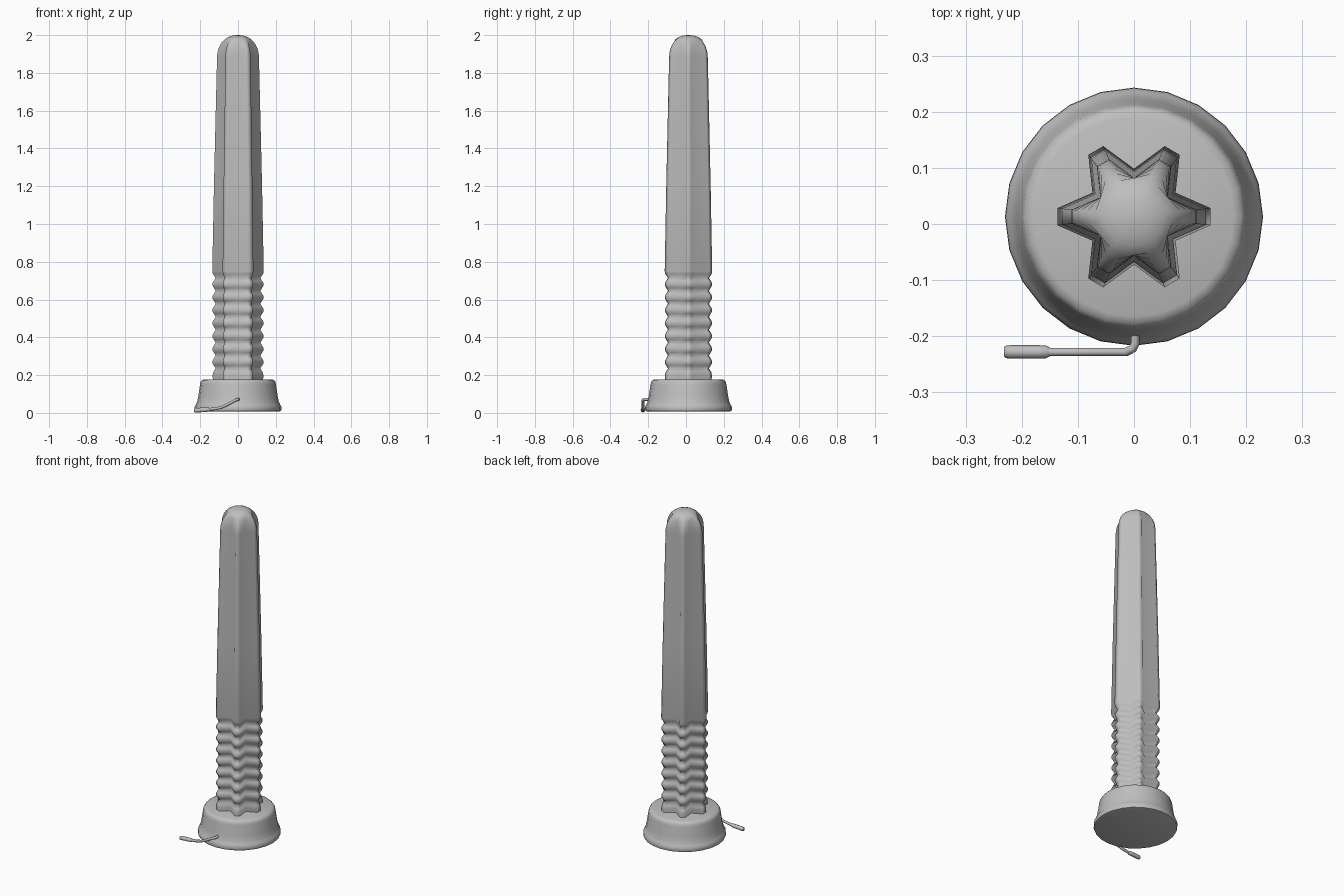
import bpy, bmesh, math

if "Cube" in bpy.data.objects:
    bpy.data.objects.remove(bpy.data.objects["Cube"])

CY = 0.013          # the shaft and base sit slightly behind the lever
TIP, VALLEY, HALF = 0.137, 0.086, 0.0155

grey = bpy.data.materials.new("grey")
grey.diffuse_color = (0.52, 0.52, 0.52, 1)
grey.use_nodes = True
grey.node_tree.nodes["Principled BSDF"].inputs["Base Color"].default_value = grey.diffuse_color


def finish(ob, angle):
    """Apply the material and smooth shading."""
    bpy.ops.object.select_all(action='DESELECT')
    ob.select_set(True)
    bpy.context.view_layer.objects.active = ob
    if ob.type == 'CURVE':
        bpy.ops.object.convert(target='MESH')
        ob = bpy.context.view_layer.objects.active
    ob.data.materials.clear()
    ob.data.materials.append(grey)
    bpy.ops.object.shade_smooth_by_angle(angle=math.radians(angle))


def loft(name, rings, angle):
    """Skin a list of point rings and cap both ends."""
    bm = bmesh.new()
    loops = [[bm.verts.new(p) for p in ring] for ring in rings]
    n = len(loops[0])
    for a, b in zip(loops, loops[1:]):
        for i in range(n):
            j = (i + 1) % n
            bm.faces.new((a[i], a[j], b[j], b[i]))
    bm.faces.new(loops[0][::-1])
    bm.faces.new(loops[-1])
    me = bpy.data.meshes.new(name)
    bm.to_mesh(me)
    bm.free()
    ob = bpy.data.objects.new(name, me)
    bpy.context.collection.objects.link(ob)
    finish(ob, angle)


def star(z, scale, limit=1.0):
    """Six blunt points; every radius is held inside the limit."""
    d = math.atan2(HALF, TIP)
    pts = []
    for k in range(6):
        a = k * math.pi / 3
        for off, r in ((-d, math.hypot(TIP, HALF)), (d, math.hypot(TIP, HALF)),
                       (math.pi / 6, VALLEY)):
            r = min(r * scale, limit)
            pts.append((r * math.cos(a + off), CY + r * math.sin(a + off), z))
    return pts


def circle(z, r, n=24):
    return [(r * math.cos(math.tau * i / n), CY + r * math.sin(math.tau * i / n), z)
            for i in range(n)]


def tube(name, pts):
    """Round tube through (x, y, z, radius) points."""
    cu = bpy.data.curves.new(name, 'CURVE')
    cu.dimensions = '3D'
    cu.bevel_depth = 1.0
    cu.bevel_resolution = 2
    cu.use_fill_caps = True
    sp = cu.splines.new('POLY')
    sp.points.add(len(pts) - 1)
    for p, (x, y, z, r) in zip(sp.points, pts):
        p.co = (x, y, z, 1)
        p.radius = r
    ob = bpy.data.objects.new(name, cu)
    bpy.context.collection.objects.link(ob)
    finish(ob, 50)


# flared round base
loft("base", [circle(z, r) for z, r in (
    (0.007, 0.218), (0.010, 0.227), (0.018, 0.230), (0.034, 0.229), (0.044, 0.223),
    (0.060, 0.216), (0.090, 0.210), (0.150, 0.201), (0.164, 0.198), (0.173, 0.191),
    (0.178, 0.178))], 40)

# ribbed grip running up into a tapered star shaft with a domed end
rings = [star(0.165, 0.97), star(0.20, 0.98), star(0.218, 0.95), star(0.235, 0.86)]
pitch = 0.0685
for k in range(7):
    z = 0.235 + k * pitch
    for f, s in ((0.22, 0.93), (0.38, 0.98), (0.62, 0.98), (0.78, 0.93), (1.0, 0.86)):
        rings.append(star(z + f * pitch, s))
rings += [star(0.735, 0.97), star(0.75, 0.995), star(1.2, 0.93), star(1.6, 0.86)]
for i in range(9):
    t = math.radians(i * 88 / 8)
    z = 1.88 + 0.12 * math.sin(t)
    rings.append(star(z, 0.81 - 0.1 * (z - 1.88), 0.112 * math.cos(t) ** 0.85))
loft("star_shaft", rings, 80)

# bent lever with a thicker grip
tube("lever_rod", [(x, y, z, 0.0078) for x, y, z in (
    (0.002, -0.185, 0.072), (0.002, -0.213, 0.072), (-0.002, -0.222, 0.071),
    (-0.014, -0.228, 0.067), (-0.055, -0.228, 0.045), (-0.09, -0.228, 0.029),
    (-0.12, -0.228, 0.022), (-0.165, -0.228, 0.018))])
tube("lever_grip", [
    (-0.150, -0.228, 0.018, 0.008), (-0.157, -0.228, 0.018, 0.0115),
    (-0.170, -0.228, 0.017, 0.012), (-0.220, -0.228, 0.014, 0.012),
    (-0.228, -0.228, 0.013, 0.011), (-0.232, -0.228, 0.013, 0.008)])
